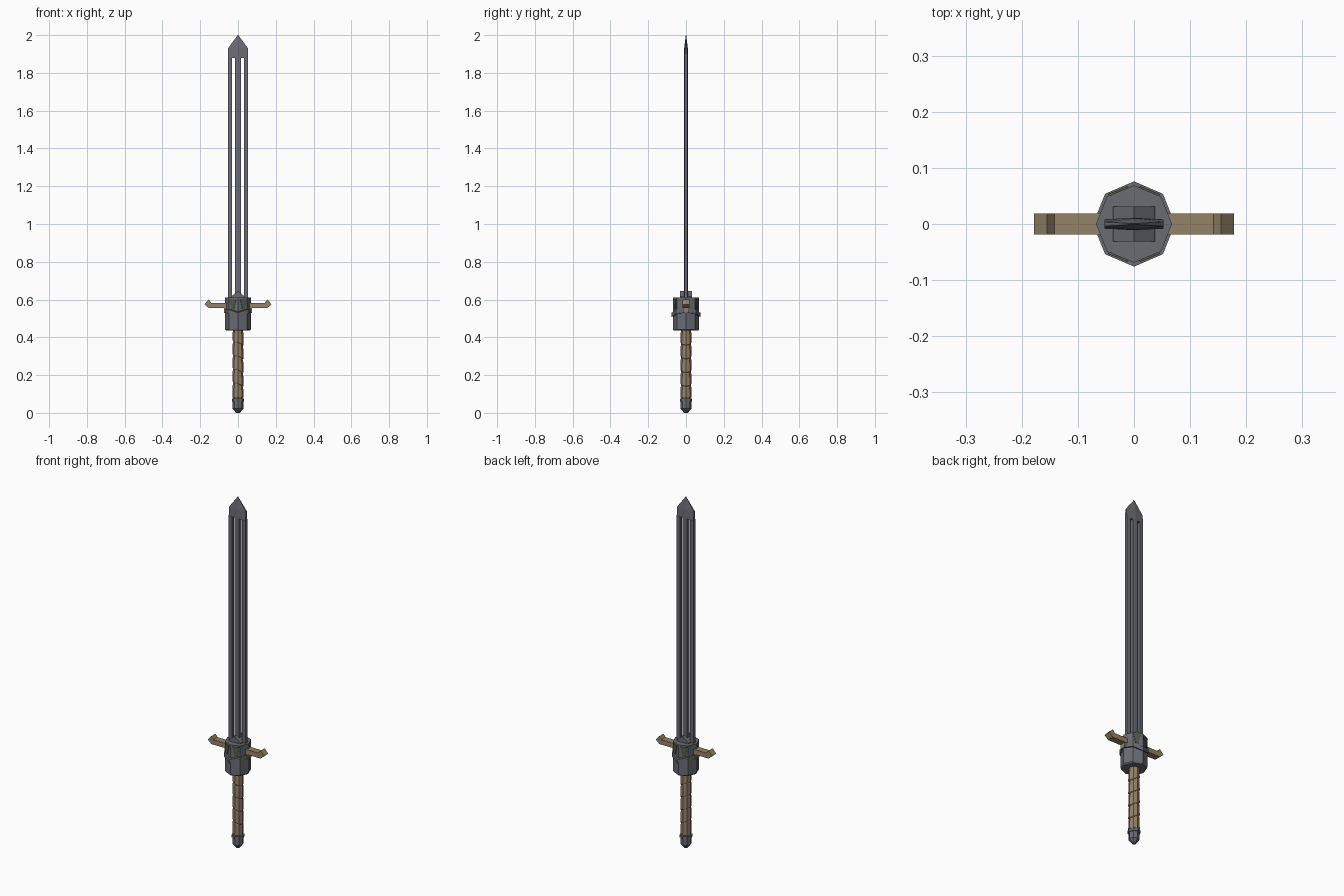
import bpy, bmesh, math

if "Cube" in bpy.data.objects:
    bpy.data.objects.remove(bpy.data.objects["Cube"])


def material(name, rgb):
    m = bpy.data.materials.new(name)
    m.diffuse_color = (*rgb, 1)
    m.use_nodes = True
    m.node_tree.nodes["Principled BSDF"].inputs["Base Color"].default_value = m.diffuse_color
    return m


STEEL = material("steel grey", (0.145, 0.148, 0.175))
TAN = material("leather tan", (0.30, 0.225, 0.135))
GREEN = material("dark green", (0.075, 0.105, 0.06))


def finish(name, bm, mat):
    bmesh.ops.remove_doubles(bm, verts=bm.verts, dist=1e-6)
    bmesh.ops.recalc_face_normals(bm, faces=bm.faces)
    me = bpy.data.meshes.new(name)
    bm.to_mesh(me)
    bm.free()
    me.materials.append(mat)
    ob = bpy.data.objects.new(name, me)
    bpy.context.collection.objects.link(ob)
    return ob


def skin(bm, rings):
    """Join equal-length rings of points into a capped solid."""
    rows = [[bm.verts.new(p) for p in r] for r in rings]
    n = len(rows[0])
    for a, b in zip(rows, rows[1:]):
        for i in range(n):
            j = (i + 1) % n
            bm.faces.new((a[i], a[j], b[j], b[i]))
    bm.faces.new(rows[0][::-1])
    bm.faces.new(rows[-1])


def octagon(z, rx, ry, lift=lambda x, y: 0):
    pts = []
    for i in range(8):
        a = math.pi * i / 4
        x, y = rx * math.cos(a), ry * math.sin(a)
        pts.append((x, y, z + lift(x, y)))
    return pts


def lathe(name, sections, mat):
    bm = bmesh.new()
    skin(bm, [octagon(*s) for s in sections])
    return finish(name, bm, mat)


def extrude_y(name, outline, y0, y1, mat, mirror=False):
    """Extrude an x-z outline along y, optionally copied to both sides."""
    bm = bmesh.new()
    for s in ((1, -1) if mirror else (1,)):
        skin(bm, [[(s * x, y, z) for x, z in outline] for y in (y0, y1)])
    return finish(name, bm, mat)


# Blade: two edge bars and a central bar with see-through slots between
def half_thick(x):
    return 0.011 - 0.05 * abs(x)


bm = bmesh.new()
for xs in ((-0.053, -0.031), (-0.015, 0, 0.015), (0.031, 0.053)):
    sec = [(x, -half_thick(x)) for x in xs] + [(x, half_thick(x)) for x in xs[::-1]]
    skin(bm, [[(x, y, z) for x, y in sec] for z in (0.6, 1.88)])
finish("blade_bars", bm, STEEL)

# Blade tip with bevelled point
bm = bmesh.new()
rings = []
for z, w, c, e in ((1.88, 0.053, 0.011, 0.008), (1.93, 0.053, 0.010, 0.004),
                   (2.0, 0.0015, 0.001, 0.0005)):
    rings.append([(-w, -e, z), (0, -c, z), (w, -e, z), (w, e, z), (0, c, z), (-w, e, z)])
skin(bm, rings)
finish("blade_tip", bm, STEEL)

# Gabled collar at the blade root
extrude_y("blade_collar", [(-0.037, 0.6), (0.037, 0.6), (0.037, 0.615), (0, 0.645),
                           (-0.037, 0.615)], -0.031, 0.031, STEEL)

# Octagonal hilt body and its chevron-shaped ring
lathe("hilt_body", [(0.435, 0.062, 0.064), (0.442, 0.068, 0.069), (0.61, 0.068, 0.069)], STEEL)
chevron = lambda x, y: 0.025 * abs(x) / 0.074
lathe("hilt_ring", [(0.508, 0.073, 0.076, chevron), (0.53, 0.073, 0.076, chevron)], STEEL)

# Green inset plates on the four front and back facets of the hilt
bm = bmesh.new()
diag = 0.069 * math.sqrt(0.5)
for sx in (1, -1):
    for sy in (1, -1):
        rings = []
        for out in (-0.004, 0.003):
            ring = []
            for t, z in ((0.2, 0.602), (0.92, 0.602), (0.75, 0.55), (0.45, 0.55)):
                ring.append((sx * (diag * t + out * 0.38),
                             sy * (0.069 + (diag - 0.069) * t + out * 0.92), z))
            rings.append(ring)
        skin(bm, rings)
finish("hilt_green_plates", bm, GREEN)

# Cross guard arms with upturned ends, plus the small brackets beneath
extrude_y("guard_arms", [(0.03, 0.555), (0.155, 0.555), (0.178, 0.575), (0.155, 0.6),
                         (0.142, 0.583), (0.03, 0.583)], -0.019, 0.019, TAN, True)
extrude_y("guard_brackets", [(0.05, 0.53), (0.075, 0.53), (0.075, 0.557), (0.05, 0.557)],
          -0.016, 0.016, TAN, True)

# Grip: core with tilted leather wraps stacked along it
lathe("grip_core", [(0.06, 0.025, 0.025), (0.44, 0.025, 0.025)], TAN)
bm = bmesh.new()
step = 0.078
tilt = lambda x, y: -0.45 * x
for k in range(5):
    z = 0.077 + k * step * 0.93
    top = z + step * 0.93
    low = (lambda x, y: 0) if k == 0 else tilt
    high = (lambda x, y: 0) if k == 4 else tilt
    skin(bm, [octagon(z + 0.002, 0.027, 0.027, low), octagon(z + 0.006, 0.0295, 0.0295, low),
              octagon(top - 0.004, 0.0275, 0.0275, high), octagon(top, 0.026, 0.026, high)])
finish("grip_wraps", bm, TAN)

# Pommel with a collar and tapered foot
lathe("pommel", [(0.0, 0.010, 0.010), (0.022, 0.028, 0.028), (0.06, 0.028, 0.028),
                 (0.06, 0.033, 0.033), (0.075, 0.033, 0.033)], STEEL)
